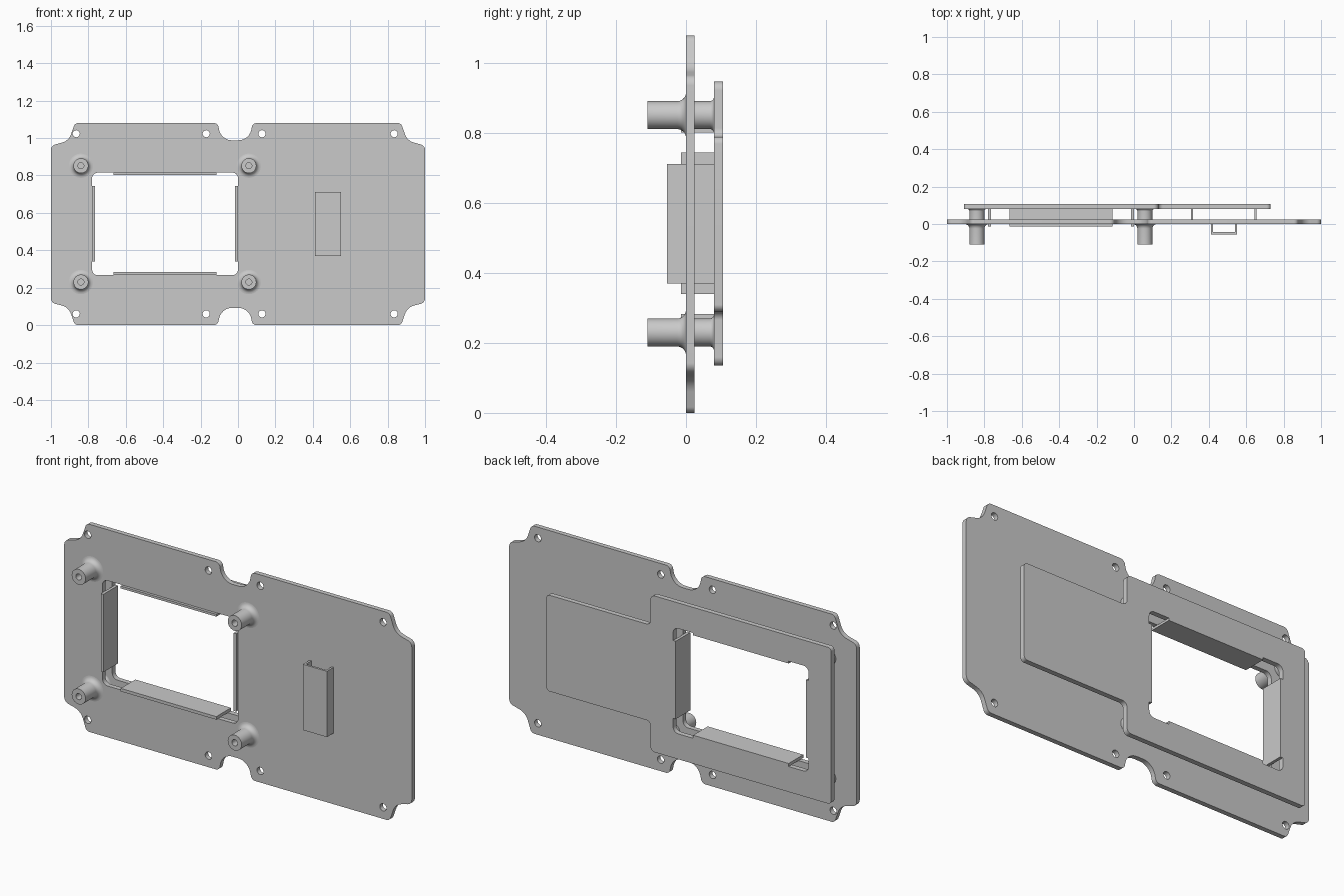
import bpy, bmesh, math
from mathutils import Vector

cube = bpy.data.objects.get("Cube")
if cube:
    bpy.data.objects.remove(cube)

GREY = (0.585, 0.585, 0.585, 1)
mat = bpy.data.materials.new("plain grey")
mat.use_nodes = True
mat.diffuse_color = GREY
mat.node_tree.nodes["Principled BSDF"].inputs["Base Color"].default_value = GREY

HEIGHT = 1.08


def finish(name, bm):
    """Turn a bmesh into a shaded, coloured object."""
    bmesh.ops.remove_doubles(bm, verts=bm.verts, dist=1e-5)
    bmesh.ops.recalc_face_normals(bm, faces=bm.faces)
    mesh = bpy.data.meshes.new(name)
    bm.to_mesh(mesh)
    bm.free()
    mesh.materials.append(mat)
    ob = bpy.data.objects.new(name, mesh)
    bpy.context.collection.objects.link(ob)
    bpy.ops.object.select_all(action="DESELECT")
    ob.select_set(True)
    bpy.context.view_layer.objects.active = ob
    bpy.ops.object.shade_smooth_by_angle(angle=math.radians(35))
    return ob


def rounded(corners, steps=8):
    """Closed outline with an arc at each (x, z, radius) corner."""
    out = []
    for i, (x, z, r) in enumerate(corners):
        p = Vector((x, z))
        a = (Vector(corners[i - 1][:2]) - p).normalized()
        b = (Vector(corners[(i + 1) % len(corners)][:2]) - p).normalized()
        half = math.acos(a.dot(b)) / 2
        centre = p + (a + b).normalized() * (r / math.sin(half))
        start = p + a * (r / math.tan(half)) - centre
        end = p + b * (r / math.tan(half)) - centre
        for k in range(steps + 1):
            out.append(centre + start.lerp(end, k / steps).normalized() * r)
    return out


def circle(x, z, r, n=24):
    return [Vector((x + r * math.cos(k * math.tau / n), z + r * math.sin(k * math.tau / n)))
            for k in range(n)]


def plate(name, loops, y0, y1):
    """Flat sheet with holes, from an outer outline and inner loops."""
    curve = bpy.data.curves.new(name + " outline", "CURVE")
    curve.dimensions = "2D"
    curve.fill_mode = "BOTH"
    curve.extrude = (y1 - y0) / 2
    for loop in loops:
        spline = curve.splines.new("POLY")
        spline.points.add(len(loop) - 1)
        for pt, v in zip(spline.points, loop):
            pt.co = (v.x, v.y, 0, 1)
        spline.use_cyclic_u = True
    temp = bpy.data.objects.new(name + " outline", curve)
    bpy.context.collection.objects.link(temp)
    mesh = bpy.data.meshes.new_from_object(
        temp.evaluated_get(bpy.context.evaluated_depsgraph_get()))
    bm = bmesh.new()
    bm.from_mesh(mesh)
    for v in bm.verts:
        x, z, d = v.co
        v.co = (x, (y0 + y1) / 2 - d, z)
    bpy.data.objects.remove(temp)
    bpy.data.curves.remove(curve)
    bpy.data.meshes.remove(mesh)
    return finish(name, bm)


def box(name, x0, x1, y0, y1, z0, z1):
    bm = bmesh.new()
    bmesh.ops.create_cube(bm, size=1)
    for v in bm.verts:
        v.co = ((x0 + x1) / 2 + v.co.x * (x1 - x0),
                (y0 + y1) / 2 + v.co.y * (y1 - y0),
                (z0 + z1) / 2 + v.co.z * (z1 - z0))
    return finish(name, bm)


def lathe(name, x, z, profile, n=32):
    """Spin a (radius, y) profile about an axis along y."""
    bm = bmesh.new()
    verts = [bm.verts.new((x + r, y, z)) for r, y in profile]
    edges = [bm.edges.new(pair) for pair in zip(verts, verts[1:])]
    bmesh.ops.spin(bm, geom=verts + edges, cent=(x, 0, z), axis=(0, 1, 0),
                   angle=math.tau, steps=n)
    return finish(name, bm)


def flare(r, y, size, steps=6):
    """Quarter-round fillet widening onto a plate at depth y."""
    return [(r + size * (1 - math.cos(t)), y - size * (1 - math.sin(t)))
            for t in (k * math.pi / 2 / steps for k in range(steps + 1))]


# Front plate with notched corners, waist notches, screw holes and window
left_top = [(-1, 0.96, 0.03), (-0.905, 0.985, 0.07), (-0.872, HEIGHT, 0.025)]
right_top = [(-x, z, r) for x, z, r in reversed(left_top)]
waist = [(-0.108, HEIGHT, 0.025), (-0.09, 0.988, 0.07),
         (0.06, 0.988, 0.07), (0.078, HEIGHT, 0.025)]
top = left_top + waist + right_top
bottom = [(x, HEIGHT - z, r) for x, z, r in reversed(top)]
window = rounded([(-0.78, 0.267, 0.03), (0, 0.267, 0.03),
                  (0, 0.815, 0.03), (-0.78, 0.815, 0.03)])
screws = [circle(x, z, 0.019) for x in (-0.865, -0.17, 0.128, 0.835)
          for z in (0.06, 1.023)]
plate("front_plate", [rounded(top + bottom), window] + screws, 0, 0.025)

# Back plate, shorter on the left half
back = [(-0.91, 0.135, 0.02), (0.13, 0.135, 0.025), (0.13, 0.29, 0.025),
        (0.73, 0.29, 0.02), (0.73, 0.79, 0.02), (0.13, 0.79, 0.025),
        (0.13, 0.948, 0.025), (-0.91, 0.948, 0.02)]
plate("back_plate", [rounded(back), window], 0.08, 0.106)

# Lips lining the four sides of the window
for name, x0, x1, z0, z1 in (("right_lip", -0.78, -0.765, 0.34, 0.745),
                             ("left_lip", -0.015, 0, 0.34, 0.745),
                             ("top_lip", -0.665, -0.115, 0.803, 0.815),
                             ("bottom_lip", -0.665, -0.115, 0.267, 0.283)):
    box(name, x0, x1, -0.014, 0.106, z0, z1)

# Hollow posts in front, and spacers between the plates
R = 0.04
post = [(0, -0.03), (0.016, -0.03), (0.016, -0.11), (R, -0.11)] + flare(R, 0, 0.025)
spacer = [(R, 0.025)] + flare(R, 0.08, 0.012)
for x in (-0.84, 0.058):
    for z in (0.23, 0.852):
        lathe("post", x, z, post)
        lathe("spacer", x, z, spacer)

# Thin ribs between the plates
for x in (0.31, 0.65):
    box("rib", x - 0.005, x + 0.005, 0.025, 0.08, 0.37, 0.712)

# Open-ended channel on the front
Z0, Z1 = 0.37, 0.712
box("channel_face", 0.412, 0.55, -0.055, -0.044, Z0, Z1)
for x in (0.412, 0.539):
    box("channel_wall", x, x + 0.011, -0.044, 0, Z0, Z1)
